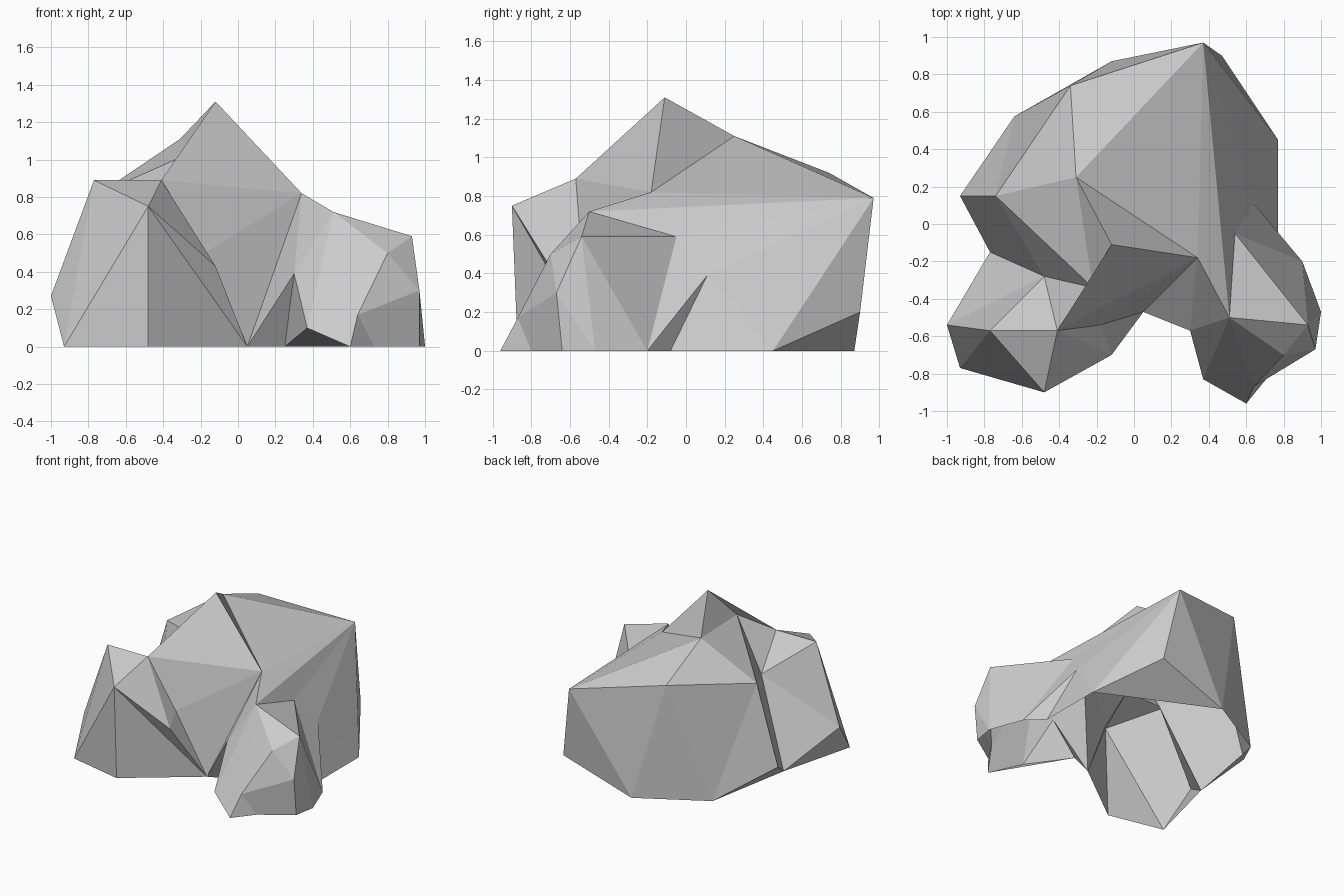
import bpy, bmesh
from mathutils import Vector

if "Cube" in bpy.data.objects:
    bpy.data.objects.remove(bpy.data.objects["Cube"])

# Corner points, grouped by boulder; seam corners are shared between neighbours
main_pts = dict(
    a=(-.12, -.11, 1.31), b=(.34, -.18, .82), c=(-.31, .25, 1.11), d=(-.22, -.34, 1.05),
    e=(-.74, .15, .82), f=(-.34, .74, .92), g=(.37, .97, .79), h=(.47, .9, .2),
    i=(-.12, .87, 0), j=(-.64, .575, 0), k=(-.93, .15, .19), l=(-.77, -.15, 0),
    m=(.77, .45, 0), n=(.05, -.47, 0))

left_pts = dict(
    C=(-.77, -.57, .89), D=(-.41, -.57, .89), E=(-.48, -.9, .75), F=(-.12, -.7, .43),
    G=(-.93, -.77, 0), H=(-.48, -.87, 0), I=(-1, -.54, .27), J=(-.48, -.28, .66),
    K=(-.18, -.54, .5))

right_pts = dict(
    r=(.51, -.5, .72), s=(.54, -.05, .59), t=(.93, -.54, .59), p=(.64, .11, .39),
    q=(.9, -.2, 0), o=(.77, -.08, 0), U=(.8, -.7, .5), V=(.97, -.67, .3),
    W=(.64, -.87, .17), X=(1, -.47, 0), Y=(.6, -.96, 0), Z=(.37, -.83, .1),
    A=(.73, -.8, 0), B=(.97, -.64, 0), v=(.3, -.57, .39), w=(.25, -.38, 0))

points = {**main_pts, **left_pts, **right_pts}


def boulder(name, facets, core):
    """Flat-shaded open shell; each facet names its corners, faces point away from core."""
    bm = bmesh.new()
    facets = facets.split()
    verts = {key: bm.verts.new(points[key]) for key in sorted(set("".join(facets)))}
    for facet in facets:
        bm.faces.new([verts[key] for key in facet])
    bmesh.ops.recalc_face_normals(bm, faces=bm.faces[:])
    core = Vector(core)
    facing = sum(f.normal.dot(f.calc_center_median() - core) * f.calc_area() for f in bm.faces)
    if facing < 0:
        bmesh.ops.reverse_faces(bm, faces=bm.faces[:])
    mesh = bpy.data.meshes.new(name)
    bm.to_mesh(mesh)
    bm.free()
    obj = bpy.data.objects.new(name, mesh)
    bpy.context.collection.objects.link(obj)
    return obj


# Main boulder: crown, back wall, left wall, front wall, right wall
boulder("main_boulder",
        "acb cgb cfg cef cde cad "
        "ghi gif fij fje ejk "
        "jkl ekl elJ eJd "
        "dJD dDa aDb DKb Knb "
        "gbr grs gsp gpm pom ghm him",
        (0, .2, .4))

# Left front boulder: top, outer sides, seam side
boulder("left_boulder",
        "CDE CJD IlJ IJC GIC GCE GEH EHn EnF EFD DFK KFn IGl",
        (-.55, -.5, .3))

# Right front boulder: top, outer sides, front, gap side
boulder("right_boulder",
        "rts spq sqt poq tqX tXV XBV tVU rtU "
        "UVW VBAW rUW rWY rYZ WAY "
        "vZr vwZ wYZ brv bvn nvw",
        (.6, -.4, .25))
